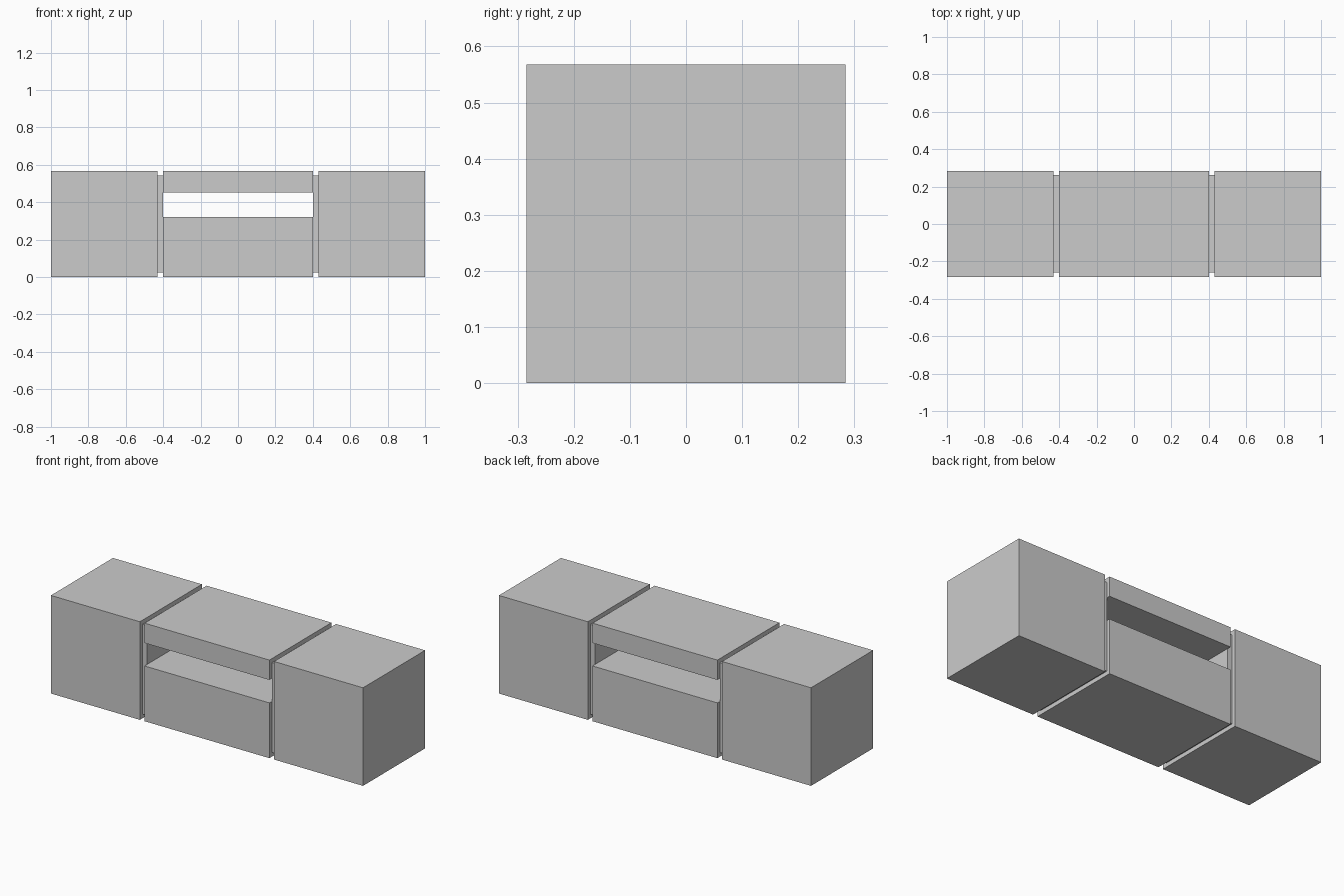
import bpy

if "Cube" in bpy.data.objects:
    bpy.data.objects.remove(bpy.data.objects["Cube"])

DEPTH = 0.284          # half depth of the main blocks
HEIGHT = 0.568


def box(name, x, y, z):
    """Box spanning the given (min, max) ranges."""
    spans = (x, y, z)
    bpy.ops.mesh.primitive_cube_add(size=1, location=[(a + b) / 2 for a, b in spans])
    ob = bpy.context.object
    ob.name = name
    ob.scale = [b - a for a, b in spans]
    bpy.ops.object.transform_apply(location=False, rotation=False, scale=True)
    return ob


full_y = (-DEPTH, DEPTH)

# Central section: lower block and upper slab with an open slot between
box("centre_lower_block", (-0.4, 0.4), full_y, (0, 0.32))
box("centre_upper_slab", (-0.4, 0.4), full_y, (0.453, HEIGHT))

# End blocks and the slightly recessed plates joining them to the centre
for side, s in (("left", -1), ("right", 1)):
    box(side + "_end_block", sorted((s * 0.43, s * 1.0)), full_y, (0, HEIGHT))
    box(side + "_joint_plate", sorted((s * 0.4, s * 0.43)), (-0.26, 0.262), (0.024, 0.544))
